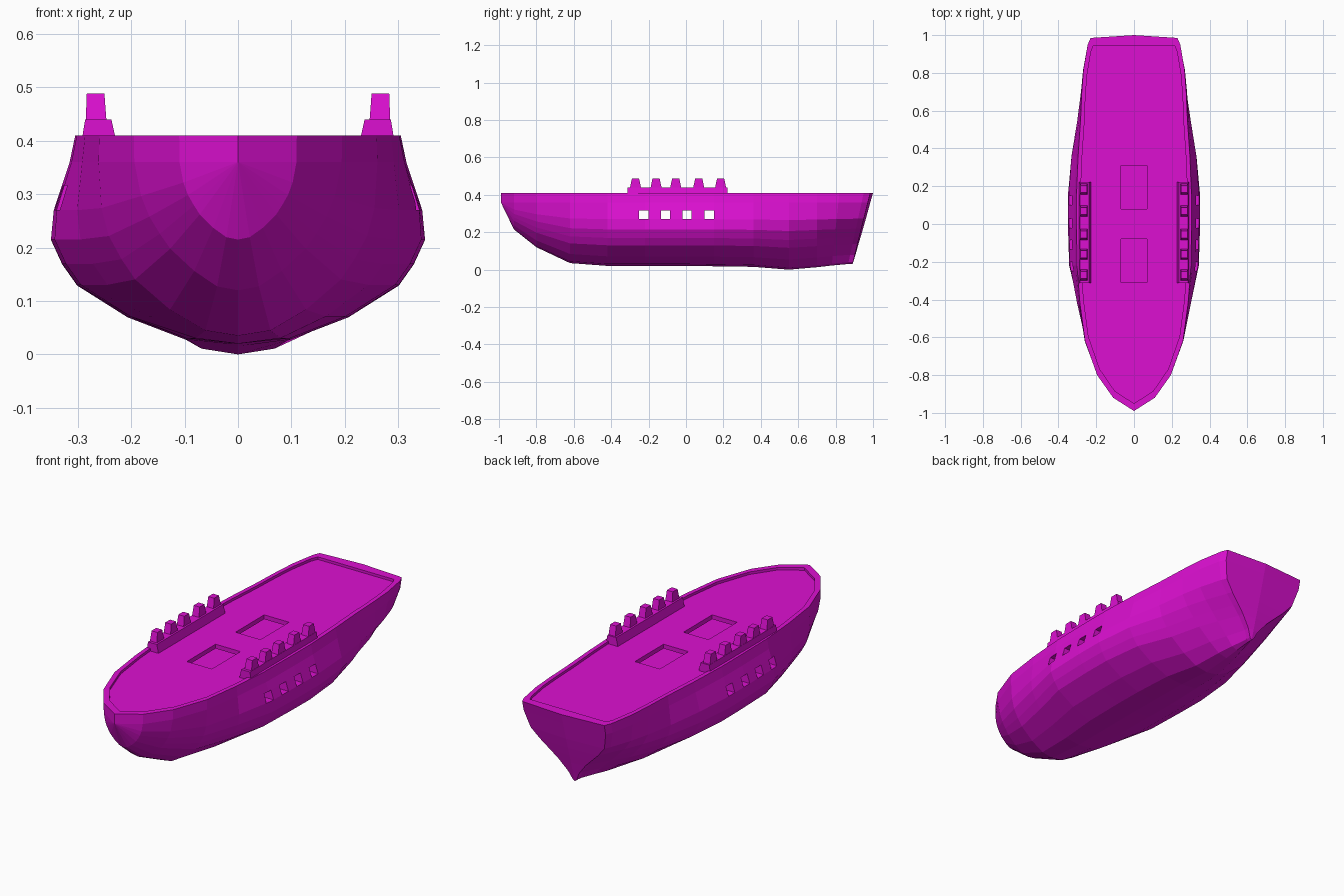
import bpy, bmesh

if "Cube" in bpy.data.objects:
    bpy.data.objects.remove(bpy.data.objects["Cube"])

paint = bpy.data.materials.new("magenta")
paint.diffuse_color = (0.72, 0.005, 0.64, 1)
paint.use_nodes = True
paint.node_tree.nodes["Principled BSDF"].inputs["Base Color"].default_value = paint.diffuse_color

TOP, BAND = 0.41, 0.36
# stations: y, greatest half width, keel height
STATIONS = [(-0.99, 0, 0.36), (-0.92, 0.11, 0.215), (-0.8, 0.195, 0.12),
            (-0.62, 0.27, 0.035), (-0.42, 0.312, 0.02), (-0.22, 0.345, 0.02),
            (0, 0.35, 0.02), (0.15, 0.35, 0.018), (0.36, 0.337, 0.015),
            (0.55, 0.312, 0.0), (0.7, 0.295, 0.013), (0.82, 0.277, 0.022),
            (0.95, 0.245, 0.03), (0.985, 0.23, 0.03)]
# height fractions below the top band, and width fractions per level
LEVELS = [0.735, 0.574, 0.44, 0.324, 0.15, 0.03, 0]
MID = [0.87, 0.9, 0.985, 1, 0.94, 0.86, 0.59, 0.285, 0]
BOW = [1, 0.995, 0.93, 0.85, 0.75, 0.65, 0.42, 0.2, 0]
STERN = [1, 1, 0.9, 0.7, 0.5, 0.33, 0.13, 0.05, 0]


def clamp(v):
    return max(0, min(1, v))


def section(y, w, keel):
    """Half cross-section from the deck edge down to the keel."""
    b, s = clamp((-0.2 - y) / 0.6), clamp((y - 0.25) / 0.7) ** 1.5
    zs = [TOP, BAND] + [keel + (BAND - keel) * f for f in LEVELS]
    pts = []
    for m, bo, st, z in zip(MID, BOW, STERN, zs):
        f = m + (bo - m) * b + (st - m) * s
        rake = 0.25 * (TOP - z) * clamp((y - 0.7) / 0.285)
        pts.append((w * f, y - rake, z))
    return pts


def make(name, bm):
    bmesh.ops.recalc_face_normals(bm, faces=bm.faces)
    me = bpy.data.meshes.new(name)
    bm.to_mesh(me)
    bm.free()
    me.materials.append(paint)
    ob = bpy.data.objects.new(name, me)
    bpy.context.collection.objects.link(ob)
    return ob


def loft(name, bottom, top):
    """Solid between two matching outlines."""
    bm = bmesh.new()
    a = [bm.verts.new(p) for p in bottom]
    b = [bm.verts.new(p) for p in top]
    bm.faces.new(a)
    bm.faces.new(b)
    for i in range(len(a)):
        j = (i + 1) % len(a)
        bm.faces.new((a[i], a[j], b[j], b[i]))
    return make(name, bm)


def rect(x0, x1, y0, y1, z):
    return [(x0, y0, z), (x1, y0, z), (x1, y1, z), (x0, y1, z)]


def box(name, x0, x1, y0, y1, z0, z1):
    return loft(name, rect(x0, x1, y0, y1, z0), rect(x0, x1, y0, y1, z1))


def prism(name, half, z0, z1):
    """Mirrored outline extruded between two heights."""
    ring = half + [(-x, y) for x, y in reversed(half) if x > 0.001]
    return loft(name, [(x, y, z0) for x, y in ring], [(x, y, z1) for x, y in ring])


# hull: lofted sections, flat top and a slightly peaked transom
bm = bmesh.new()
rows = []
for st in STATIONS:
    half = section(*st)
    row = half + [(-x, y, z) for x, y, z in reversed(half[:-1])]
    rows.append([bm.verts.new(p) for p in row])
for r, q in zip(rows, rows[1:]):
    for i in range(16):
        bm.faces.new((r[i], r[i + 1], q[i + 1], q[i]))
last = rows[-1]
mid = [bm.verts.new((0, v.co.y + 0.015 * (1 - i / 8), v.co.z))
       for i, v in enumerate(last[:8])] + [last[8]]
for i in range(8):
    for a, b in ((last[i], last[i + 1]), (last[16 - i], last[15 - i])):
        bm.faces.new([a, b, mid[i + 1], mid[i]] if i < 7 else [a, b, mid[i]])
for r, q in zip(rows, rows[1:]):
    if q is last:
        bm.faces.new((r[0], q[0], mid[0], q[16], r[16]))
    else:
        bm.faces.new((r[0], q[0], q[16], r[16]))
bmesh.ops.remove_doubles(bm, verts=bm.verts, dist=0.0005)
hull = make("hull", bm)

# cutters: sunken deck, lower deck space, hatches and side ports
edge = [section(*st)[0][:2] for st in STATIONS]
cutters = [
    prism("deck_cutter", [(x * 0.93, y * 0.96) for x, y in edge], 0.397, 0.6),
    prism("lower_deck_cutter",
          [(x - 0.03, y) for x, y in edge if -0.7 < y < 0.75], 0.255, 0.375)]
for y0 in (-0.31, 0.08):
    cutters.append(box("hatch_cutter", -0.07, 0.07, y0, y0 + 0.23, 0.3, 0.55))
for y in (-0.225, -0.11, 0.005, 0.125):
    cutters.append(box("port_cutter", -0.5, 0.5, y - 0.025, y + 0.025, 0.27, 0.316))
for c in cutters:
    c.hide_render = True
    c.hide_viewport = True
    mod = hull.modifiers.new(c.name, 'BOOLEAN')
    mod.operation = 'DIFFERENCE'
    mod.solver = 'EXACT'
    mod.object = c

# battlement rails on both sides of the deck
for side, s in (("right", 1), ("left", -1)):
    loft(side + "_rail_base",
         rect(s * 0.226, s * 0.294, -0.313, 0.222, 0.39),
         rect(s * 0.237, s * 0.286, -0.313, 0.222, 0.44))
    for y in (-0.27, -0.16, -0.055, 0.068, 0.185):
        loft(side + "_rail_post",
             rect(s * 0.246, s * 0.285, y - 0.03, y + 0.03, 0.435),
             rect(s * 0.25, s * 0.283, y - 0.019, y + 0.019, 0.488))
